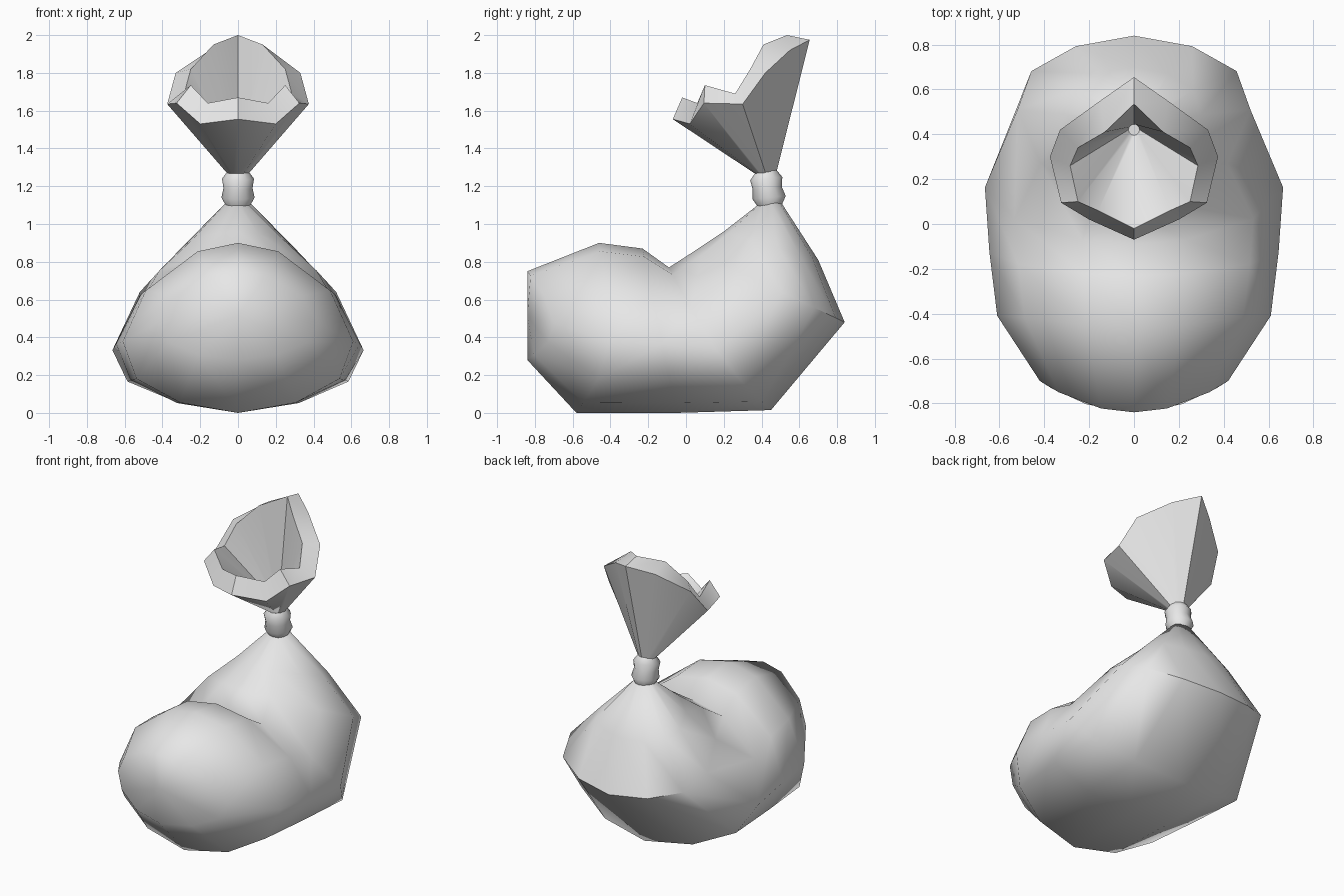
import bpy
import bmesh
import math
from mathutils import Vector

default_cube = bpy.data.objects.get("Cube")
if default_cube:
    bpy.data.objects.remove(default_cube, do_unlink=True)

cloth = bpy.data.materials.new("light grey cloth")
cloth.use_nodes = True
grey = (0.8, 0.8, 0.8, 1.0)
cloth.diffuse_color = grey
cloth.node_tree.nodes["Principled BSDF"].inputs["Base Color"].default_value = grey


def mirrored(half):
    """Close a half outline, running from centre line to centre line, into a ring."""
    return half + [(-x, y, z) for x, y, z in reversed(half[1:-1])]


def circle_half(cy, z, r, tilt=0.0):
    """Half a ring of seven points, starting at the front."""
    points = []
    for i in range(7):
        a = math.pi * i / 6
        dy = -r * math.cos(a)
        points.append((r * math.sin(a), cy + dy, z + dy * tilt))
    return points


def loft(name, halves, smooth_angle=None, crease_rule=None):
    """Skin closed rings one after another and cap both ends with fans."""
    bm = bmesh.new()
    rings = [[bm.verts.new(p) for p in mirrored(h)] for h in halves]
    for a, b in zip(rings, rings[1:]):
        n = len(a)
        for i in range(n):
            j = (i + 1) % n
            bm.faces.new((a[i], a[j], b[j], b[i]))
    for ring in (rings[0], rings[-1]):
        # The fan centre lies midway between the two centre line points
        centre = bm.verts.new((ring[0].co + ring[len(ring) // 2].co) / 2)
        for i, v in enumerate(ring):
            bm.faces.new((v, ring[(i + 1) % len(ring)], centre))
    bmesh.ops.recalc_face_normals(bm, faces=bm.faces)
    for f in bm.faces:
        f.smooth = True
    if crease_rule:
        for e in bm.edges:
            e.smooth = not all(crease_rule(v.co) for v in e.verts)
    mesh = bpy.data.meshes.new(name)
    bm.to_mesh(mesh)
    bm.free()
    mesh.materials.append(cloth)
    obj = bpy.data.objects.new(name, mesh)
    bpy.context.collection.objects.link(obj)
    if smooth_angle:
        bpy.ops.object.select_all(action='DESELECT')
        obj.select_set(True)
        bpy.context.view_layer.objects.active = obj
        bpy.ops.object.shade_smooth_by_angle(angle=math.radians(smooth_angle))
    return obj


# Sack body: one cross-section (width share, height share) swept along a bend
section = [(0, 0), (.5, .06), (.88, .2), (1, .42), (.8, .72), (.35, .95), (0, 1)]


def body_half(low, high, width, bulge):
    low, high = Vector(low), Vector(high)
    points = []
    for s, t in section:
        y, z = low.lerp(high, t)
        points.append((s * width, y + bulge * s * s, z))
    return points


body_rings = [  # lower (y, z), upper (y, z), half width, backward curve
    ((-.84, .28), (-.84, .75), .42, .14),
    ((-.58, .0), (-.46, .9), .61, .12),
    ((-.05, .0), (-.23, .87), .645, 0),
    ((.45, .015), (-.09, .77), .665, -.06),
    ((.84, .48), (.05, .86), .52, 0),
    ((.7, .81), (.2, .96), .3, 0),
    ((.5, 1.12), (.38, 1.1), .065, 0),
]
loft("sack_body", [body_half(*r) for r in body_rings],
     crease_rule=lambda p: p.y > .6 and p.z < .6)

# Tie around the neck: two rounded coils
tie = [(.445, 1.09, .06), (.44, 1.14, .088), (.43, 1.19, .077),
       (.425, 1.24, .085), (.425, 1.28, .055)]
loft("neck_tie", [circle_half(*r, tilt=.1) for r in tie], smooth_angle=50)

# Flared mouth: outer wall, thick uneven rim, inner wall
outer_rim = [(0, -.07, 1.555), (.2, .02, 1.53), (.325, .095, 1.64),
             (.375, .3, 1.635), (.33, .42, 1.8), (.15, .55, 1.92), (0, .655, 1.975)]
inner_rim = [(0, -.02, 1.67), (.16, .06, 1.64), (.25, .1, 1.735),
             (.285, .26, 1.69), (.25, .34, 1.82), (.13, .41, 1.95), (0, .535, 2)]
loft("sack_mouth", [circle_half(.425, 1.26, .05), outer_rim, inner_rim,
                    circle_half(.42, 1.33, .025)], smooth_angle=40)
